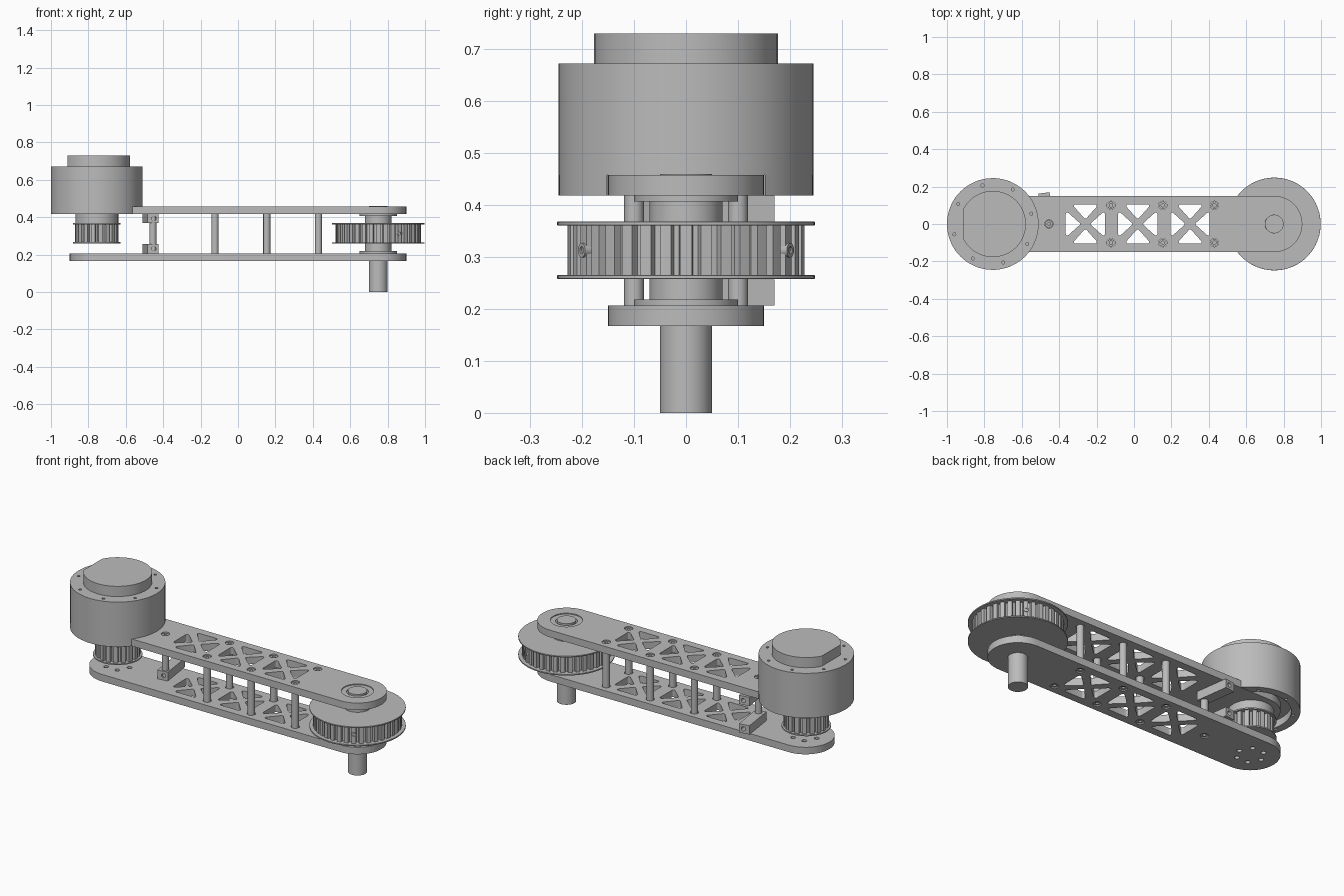
import bpy
import bmesh
from math import pi, sin, cos, asin, radians

cube = bpy.data.objects.get("Cube")
if cube:
    bpy.data.objects.remove(cube)

metal = bpy.data.materials.new("machined_grey")
metal.use_nodes = True
GREY = (0.5, 0.5, 0.5, 1)
metal.diffuse_color = GREY
metal.node_tree.nodes["Principled BSDF"].inputs["Base Color"].default_value = GREY

MOTOR_X, SHAFT_X = -0.755, 0.75


def arc(x, y, r, a0, a1, n=32):
    return [(x + r * cos(a0 + (a1 - a0) * i / n), y + r * sin(a0 + (a1 - a0) * i / n))
            for i in range(n + 1)]


def circle(x, y, r, n=64):
    return arc(x, y, r, 0, 2 * pi, n)[:-1]


def prism(name, loops, z0, z1, bevel=0):
    """Extrude an outline (first loop) with holes (other loops) from z0 to z1."""
    curve = bpy.data.curves.new(name, 'CURVE')
    curve.dimensions, curve.fill_mode = '2D', 'BOTH'
    curve.extrude = (z1 - z0) / 2
    for loop in loops:
        spline = curve.splines.new('POLY')
        spline.points.add(len(loop) - 1)
        for point, (x, y) in zip(spline.points, loop):
            point.co = (x, y, 0, 1)
        spline.use_cyclic_u = True
    obj = bpy.data.objects.new(name, curve)
    bpy.context.collection.objects.link(obj)
    obj.location.z = (z0 + z1) / 2
    bpy.ops.object.select_all(action='DESELECT')
    obj.select_set(True)
    bpy.context.view_layer.objects.active = obj
    bpy.ops.object.convert(target='MESH')
    obj = bpy.context.view_layer.objects.active
    bm = bmesh.new()
    bm.from_mesh(obj.data)
    bmesh.ops.remove_doubles(bm, verts=bm.verts, dist=0.0001)
    bmesh.ops.recalc_face_normals(bm, faces=bm.faces)
    bm.to_mesh(obj.data)
    bm.free()
    obj.data.materials.clear()
    obj.data.materials.append(metal)
    bpy.ops.object.shade_smooth_by_angle(angle=radians(30))
    if bevel:
        mod = obj.modifiers.new("chamfer", 'BEVEL')
        mod.width, mod.segments, mod.angle_limit = bevel, 1, radians(60)
    return obj


def disc(name, x, r, z0, z1, hole=0, y=0, bevel=0, n=64):
    loops = [circle(x, y, r, n)] + ([circle(x, y, hole, n)] if hole else [])
    return prism(name, loops, z0, z1, bevel)


def truss_hole(cx, turn):
    """Rounded triangle, one quarter of an X-braced cell."""
    loop = []
    for px, py, a in ((0.096, -0.052, -pi / 2), (0.096, 0.052, 0), (0.038, 0, 3 * pi / 4)):
        span = 3 * pi / 4 if px > 0.05 else pi / 2
        start = a - pi / 4 if py < 0 else a
        loop += arc(px, py, 0.009, start, start + span, 6)
    return [(cx + x * cos(turn) - y * sin(turn), x * sin(turn) + y * cos(turn))
            for x, y in loop]


def toothed(x, r, teeth):
    step = 2 * pi / teeth
    return [(x + rad * cos((i + f) * step), rad * sin((i + f) * step))
            for i in range(teeth)
            for f, rad in ((-0.28, r), (0, r), (0.28, r), (0.36, r - 0.018), (0.64, r - 0.018))]


# Side plates with truss cut-outs and screw holes
posts = [(x, s * 0.1) for x in (-0.123, 0.154, 0.43) for s in (-1, 1)] + [(-0.455, 0)]
outline = arc(SHAFT_X, 0, 0.15, -pi / 2, pi / 2) + arc(-SHAFT_X, 0, 0.15, pi / 2, 3 * pi / 2)
openings = [truss_hole(cx, k * pi / 2) for cx in (-0.26, 0.02, 0.3) for k in range(4)]
openings += [circle(x, y, 0.022, 24) for x, y in posts]
openings.append(circle(SHAFT_X, 0, 0.083))
motor_bolts = [circle(-SHAFT_X + 0.07 * cos(k * pi / 3), 0.07 * sin(k * pi / 3), 0.013, 20)
               for k in range(6)]
prism("lower_plate", [outline] + openings + motor_bolts, 0.167, 0.207)
prism("upper_plate", [outline] + openings, 0.418, 0.458)

# Standoff posts and the screws that hold them
for x, y in posts:
    disc("standoff_post", x, 0.019, 0.2, 0.425, y=y, n=24)
    disc("upper_screw", x, 0.02, 0.425, 0.452, hole=0.009, y=y, n=24)
    disc("lower_screw", x, 0.02, 0.172, 0.2, hole=0.009, y=y, n=24)

# Motor casing, lid with screw holes, flat-sided cap
disc("motor_casing", MOTOR_X, 0.245, 0.458, 0.65, n=96)
lid_holes = [circle(MOTOR_X + 0.213 * cos(radians(15 + 45 * k)),
                    0.213 * sin(radians(15 + 45 * k)), 0.008, 12) for k in range(8)]
prism("motor_lid", [circle(MOTOR_X, 0, 0.245, 96)] + lid_holes, 0.65, 0.672)
flat = 2.65
prism("motor_cap", [arc(MOTOR_X, 0, 0.177, -flat, flat, 64)], 0.672, 0.73)

# Rim under the casing, open where the upper plate passes
a_out, a_in = asin(0.152 / 0.245), asin(0.152 / 0.2)
rim = arc(MOTOR_X, 0, 0.245, a_out, 2 * pi - a_out, 64)
rim += arc(MOTOR_X, 0, 0.2, 2 * pi - a_in, a_in, 64)
prism("motor_rim", [rim] + lid_holes[1:7], 0.418, 0.458)

# Drive pulley below the motor
disc("motor_hub", MOTOR_X, 0.115, 0.365, 0.418)
prism("drive_pulley_teeth", [toothed(MOTOR_X, 0.117, 18)], 0.266, 0.362)
for z in (0.26, 0.361):
    disc("drive_pulley_flange", MOTOR_X, 0.127, z, z + 0.007)

# Driven pulley with hub and set screws
prism("driven_pulley_teeth", [toothed(SHAFT_X, 0.228, 36)], 0.265, 0.362)
for z in (0.258, 0.361):
    disc("driven_pulley_flange", SHAFT_X, 0.248, z, z + 0.007, bevel=0.003, n=96)
disc("driven_pulley_hub", SHAFT_X, 0.07, 0.217, 0.41)
for a in (-pi / 3, pi / 3):
    screw = disc("set_screw", 0, 0.014, -0.01, 0.01, hole=0.007, n=16)
    screw.location = (SHAFT_X + 0.222 * cos(a), 0.222 * sin(a), 0.313)
    screw.rotation_euler = (0, pi / 2, a)

# Output shaft and its two flanged bearings
disc("output_shaft", SHAFT_X, 0.05, 0, 0.46, bevel=0.008)
for z0, z1, f0 in ((0.167, 0.21, 0.207), (0.41, 0.453, 0.407)):
    disc("bearing", SHAFT_X, 0.083, z0, z1, hole=0.056)
    disc("bearing_inner_ring", SHAFT_X, 0.062, z0, z1 - 0.005, hole=0.05)
    disc("bearing_flange", SHAFT_X, 0.1, f0, f0 + 0.011, hole=0.05)

# Clamp brackets on the post behind the motor
for z in (0.232, 0.393):
    w, h = 0.03, 0.025
    box = [(-w, -h), (w, -h), (w, h), (-w, h)]
    bracket = prism("clamp_bracket", [box, circle(0.005, 0, 0.012, 20)], -0.097, 0.097)
    bracket.location = (-0.468, 0.07, z)
    bracket.rotation_euler = (pi / 2, 0, radians(8))
